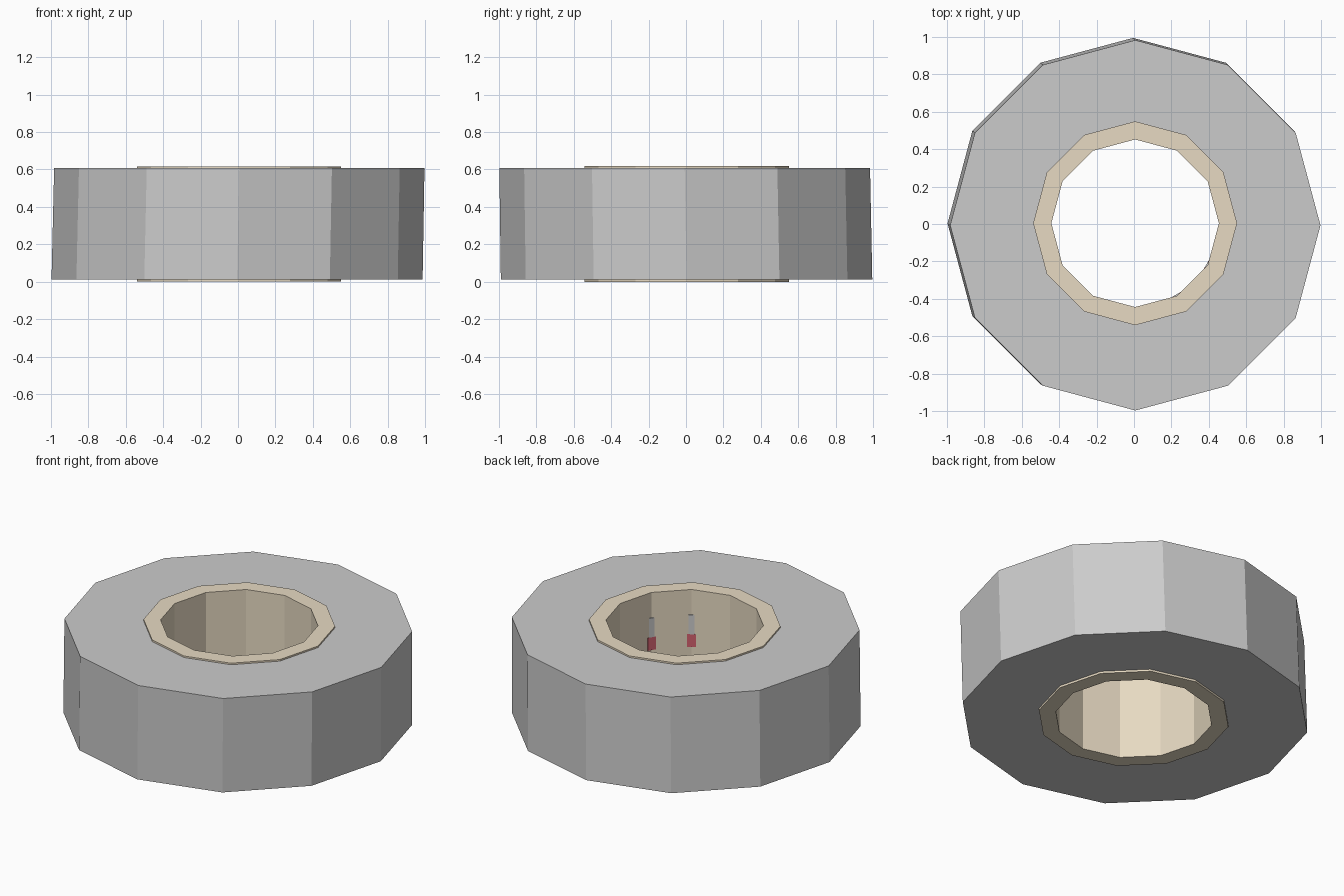
import bpy, bmesh
from math import cos, sin, radians, pi

if "Cube" in bpy.data.objects:
    bpy.data.objects.remove(bpy.data.objects["Cube"])

SIDES = 12


def material(name, rgb):
    m = bpy.data.materials.new(name)
    m.diffuse_color = (*rgb, 1)
    m.use_nodes = True
    m.node_tree.nodes["Principled BSDF"].inputs["Base Color"].default_value = m.diffuse_color
    return m


def add_object(name, bm, mat=None):
    bmesh.ops.recalc_face_normals(bm, faces=bm.faces)
    mesh = bpy.data.meshes.new(name)
    bm.to_mesh(mesh)
    bm.free()
    ob = bpy.data.objects.new(name, mesh)
    bpy.context.collection.objects.link(ob)
    if mat:
        mesh.materials.append(mat)
    return ob


def ring(name, profile, mat=None):
    """Closed loop of 12-sided circles given as (radius, z, centre x, centre y)."""
    bm = bmesh.new()
    loops = [[bm.verts.new((cx + r * cos(2 * pi * i / SIDES),
                            cy + r * sin(2 * pi * i / SIDES), z))
              for i in range(SIDES)] for r, z, cx, cy in profile]
    for a, b in zip(loops, loops[1:] + loops[:1]):
        for i in range(SIDES):
            j = (i + 1) % SIDES
            bm.faces.new((a[i], a[j], b[j], b[i]))
    return add_object(name, bm, mat)


def rib(name, angle, width, z0, z1, mat=None):
    """Small radial block just breaking through a corner of the bore."""
    bm = bmesh.new()
    bmesh.ops.create_cube(bm, size=1)
    for v in bm.verts:
        r = 0.465 + v.co.x * 0.05
        t = v.co.y * width
        z = (z0 + z1) / 2 + v.co.z * (z1 - z0)
        v.co = (0.006 + r * cos(angle) - t * sin(angle),
                0.004 + r * sin(angle) + t * cos(angle), z)
    return add_object(name, bm, mat)


tan = material("tan", (0.80, 0.70, 0.54))
red = material("red", (0.65, 0.12, 0.16))
grey = material("grey", (0.56, 0.57, 0.58))

# Outer tyre, leaning very slightly
ring("tyre", [(0.992, 0.013, -0.005, 0.003), (0.990, 0.607, 0.007, -0.007),
              (0.52, 0.607, 0.006, 0.004), (0.52, 0.013, 0.006, 0.004)], grey)

# Inner sleeve with a thin lip above and below
ring("sleeve", [(0.545, 0.0, 0.006, 0.004), (0.545, 0.617, 0.006, 0.004),
                (0.448, 0.617, 0.006, 0.004), (0.448, 0.0, 0.006, 0.004)], tan)

# Two small pins showing in the bore
for n, deg in enumerate((-30, -60), 1):
    rib(f"pin_{n}", radians(deg), 0.034, 0.34, 0.46, grey)
    rib(f"pin_tip_{n}", radians(deg), 0.052, 0.26, 0.34, red)
